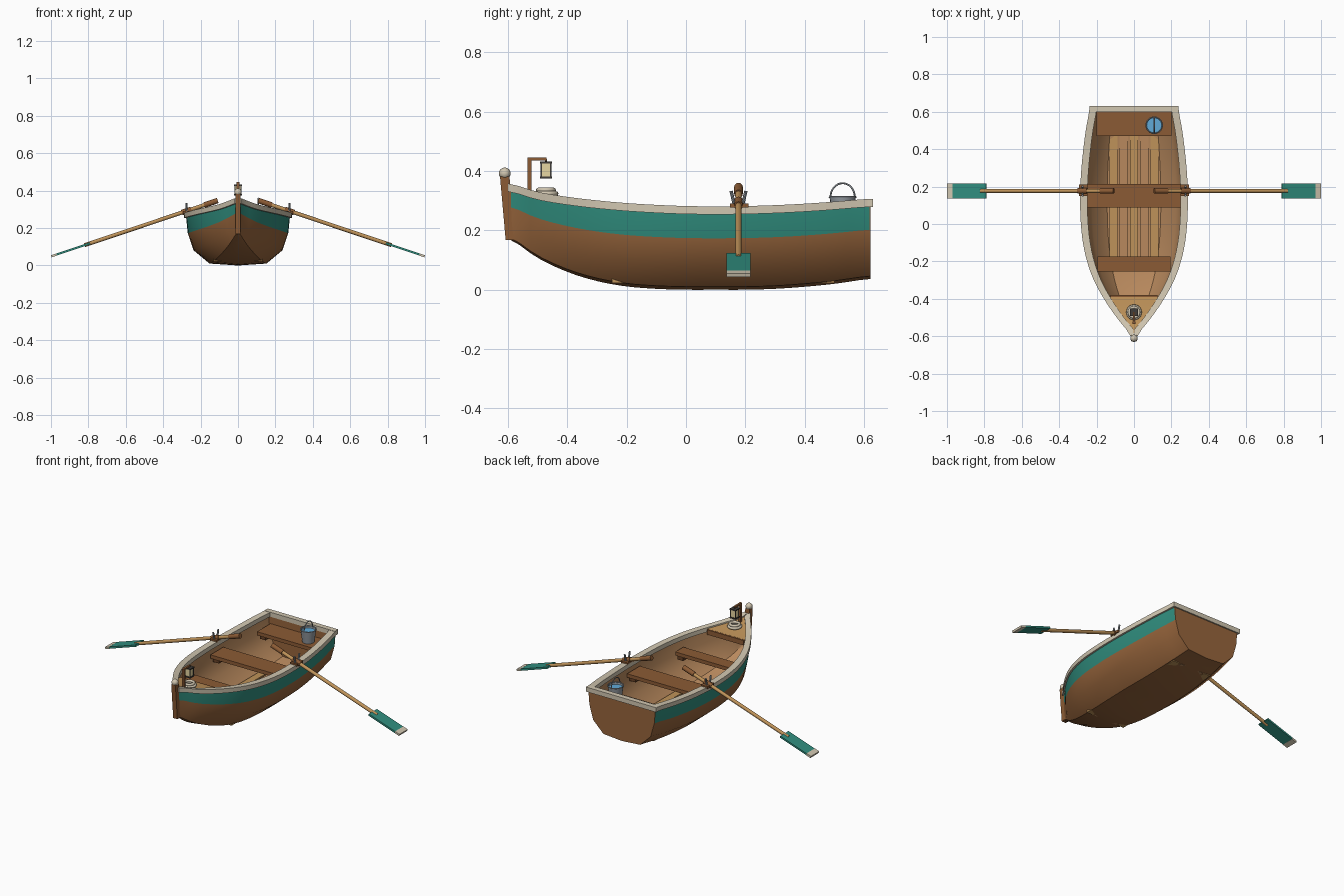
import bpy, bmesh, math
from mathutils import Vector

if "Cube" in bpy.data.objects:
    bpy.data.objects.remove(bpy.data.objects["Cube"])

def mat(name, r, g, b):
    m = bpy.data.materials.new(name)
    m.diffuse_color = (r, g, b, 1)
    m.use_nodes = True
    m.node_tree.nodes["Principled BSDF"].inputs["Base Color"].default_value = m.diffuse_color
    return m

BROWN = mat("hull_brown", .31, .13, .045)
TEAL = mat("teal_paint", .03, .27, .21)
INNER = mat("inner_wood", .48, .25, .11)
SEAT = mat("seat_wood", .26, .105, .035)
DARK = mat("dark_wood", .14, .055, .02)
CREAM = mat("cream_paint", .64, .57, .44)
TAN = mat("pale_wood", .52, .29, .1)
IRON = mat("iron", .05, .045, .04)
METAL = mat("metal", .3, .33, .36)
GLASS = mat("lamp_glass", .8, .68, .36)
WATER = mat("water", .12, .4, .68)

# ---------- helpers ----------
def finish(name, bm, mats, angle=33):
    bmesh.ops.remove_doubles(bm, verts=bm.verts, dist=1e-5)
    bmesh.ops.recalc_face_normals(bm, faces=bm.faces)
    me = bpy.data.meshes.new(name)
    bm.to_mesh(me)
    bm.free()
    for m in mats:
        me.materials.append(m)
    me.shade_smooth()
    me.set_sharp_from_angle(angle=math.radians(angle))
    ob = bpy.data.objects.new(name, me)
    bpy.context.collection.objects.link(ob)
    return ob

def loft(name, rings, mats, pick=lambda i: 0):
    """Skin closed rings into a capped solid."""
    bm = bmesh.new()
    rows = [[bm.verts.new(p) for p in r] for r in rings]
    n = len(rows[0])
    for a, b in zip(rows, rows[1:]):
        for i in range(n):
            k = (i + 1) % n
            bm.faces.new((a[i], a[k], b[k], b[i])).material_index = pick(i)
    bm.faces.new(rows[0])
    bm.faces.new(rows[-1])
    return finish(name, bm, mats)

def box(name, c, size, m, ry=0):
    bm = bmesh.new()
    bmesh.ops.create_cube(bm, size=1)
    bmesh.ops.scale(bm, vec=size, verts=bm.verts)
    ob = finish(name, bm, [m])
    ob.location = c
    ob.rotation_euler.y = ry
    return ob

def rod(name, a, b, r1, m, r2=None, seg=12, caps=True):
    a, b = Vector(a), Vector(b)
    bm = bmesh.new()
    bmesh.ops.create_cone(bm, cap_ends=caps, segments=seg, radius1=r1,
                          radius2=r1 if r2 is None else r2, depth=(b - a).length)
    ob = finish(name, bm, [m])
    ob.location = (a + b) / 2
    ob.rotation_euler = (b - a).to_track_quat('Z', 'Y').to_euler()
    return ob

def ball(name, c, r, m):
    bm = bmesh.new()
    bmesh.ops.create_uvsphere(bm, u_segments=14, v_segments=8, radius=r)
    finish(name, bm, [m]).location = c

def ring(name, c, R, r, m):
    bpy.ops.mesh.primitive_torus_add(location=c, major_radius=R, minor_radius=r,
                                     major_segments=24, minor_segments=8)
    ob = bpy.context.object
    ob.name = name
    ob.data.materials.append(m)
    ob.data.shade_smooth()

# ---------- hull lines: y, half breadth, sheer z, keel z ----------
ST = [(-.6, .008, .332, .172), (-.5, .082, .304, .107), (-.4, .15, .287, .06),
      (-.3, .204, .275, .029), (-.2, .24, .266, .011), (-.1, .262, .26, .003),
      (0, .273, .256, 0), (.1, .277, .255, 0), (.2, .276, .256, 0), (.3, .27, .259, .003),
      (.4, .26, .264, .01), (.5, .247, .271, .02), (.62, .227, .28, .036)]

def lines(y):
    i = max(j for j in range(len(ST) - 1) if ST[j][0] <= y + 1e-9)
    p = [ST[max(0, min(len(ST) - 1, i + d))] for d in (-1, 0, 1, 2)]
    t = (y - p[1][0]) / (p[2][0] - p[1][0])
    return [.5 * (2*b + (c - a)*t + (2*a - 5*b + 4*c - d)*t*t + (3*b - a - 3*c + d)*t**3)
            for a, b, c, d in zip(*[q[1:] for q in p])]

SECTION = [(1, 1), (.97, .68), (.86, .32), (.55, .04)]

def section(y, inset=0):
    w, s, k = lines(y)
    w, k = max(w - inset, .001), k + inset * .8
    half = [(w * u, k + (s - k) * v) for u, v in SECTION]
    return ([(-x, y, z) for x, z in half] + [(0, y, k)] + [(x, y, z) for x, z in half[::-1]])

YS = [-.6 + 1.22 * i / 32 for i in range(33)]

# Hull shell with teal top strake and pale inside
loft("hull", [section(y) + section(y, .016)[::-1] for y in YS], [BROWN, TEAL, INNER],
     lambda i: 1 if i in (0, 7) else 0 if i < 8 else 2)
loft("transom", [section(.602), section(.622)], [BROWN])

# Gunwales and transom rail
for s in (-1, 1):
    rings = []
    for y in YS:
        w, z, _ = lines(y)
        xi, xo = s * max(w - .028, 0), s * (w + .011)
        rings.append([(xi, y, z - .001), (xo, y, z - .001), (xo, y, z + .026), (xi, y, z + .026)])
    loft("gunwale", rings, [CREAM])
box("transom_rail", (0, .614, .2925), (.478, .032, .028), CREAM)

# Stem post with rounded cap
loft("stem_post", [[(-.014, y - .016, z), (.014, y - .016, z), (.014, y + .016, z), (-.014, y + .016, z)]
                   for y, z in ((-.592, .168), (-.611, .382))], [SEAT])
ball("stem_cap", (0, -.611, .392), .02, CREAM)

# Bow deck and its beam
rings = []
for i in range(9):
    y = -.59 + i * .025
    w, z, _ = lines(y)
    w = max(w - .014, .002)
    rings.append([(-w, y, z), (w, y, z), (w, y, z + .018), (-w, y, z + .018)])
loft("bow_deck", rings, [TAN])
box("deck_beam", (0, -.388, .288), (.25, .016, .03), SEAT)

# Floor slats
for i in range(5):
    box("floor_slat", ((i - 2) * .055, .125, .03), (.044, .75, .014), TAN if i % 2 == 0 else INNER)

# Seats with support blocks
for name, y, d, hw, z in (("stern_seat", .535, .13, .2, .225), ("middle_seat", .152, .125, .25, .215),
                          ("forward_seat", -.214, .078, .195, .215)):
    box(name, (0, y, z), (hw * 2, d, .022), SEAT)
    for s in (-1, 1):
        box("seat_support", (s * (hw - .025), y, z - .024), (.04, d * .7, .028), DARK)

# Oars with oarlocks
OY, SL = .177, .335
A = math.atan(SL)
for s in (-1, 1):
    P = lambda x: (s * x, OY, .291 - SL * (x - .275))
    rod("oar_shaft", P(.14), P(.82), .0105, TAN)
    rod("oar_grip", P(.108), P(.18), .0145, SEAT)
    rod("oar_collar", P(.25), P(.3), .015, SEAT)
    box("oar_blade", P(.88), (.18 / math.cos(A), .08, .011), TEAL, A * s)
    box("oar_tip", P(.983), (.03 / math.cos(A), .08, .012), CREAM, A * s)
    box("oarlock_block", (s * .272, OY + .003, .284), (.046, .062, .014), SEAT)
    for t in (-1, 1):
        rod("oarlock_prong", (s * .275, OY + t * .014, .286), (s * .275, OY + t * .025, .333), .0055, METAL, seg=8)

# Bucket of water with bail handle
bx, by = .108, .528
rod("bucket", (bx, by, .236), (bx, by, .312), .034, METAL, .044, 20, False)
rod("bucket_water", (bx, by, .238), (bx, by, .3), .033, WATER, .041, 20)
ring("bucket_rim", (bx, by, .312), .0435, .0035, METAL)
cu = bpy.data.curves.new("bucket_handle", 'CURVE')
cu.dimensions = '3D'
cu.bevel_depth = .003
cu.bevel_resolution = 2
sp = cu.splines.new('POLY')
sp.points.add(16)
for i, p in enumerate(sp.points):
    a = math.pi * i / 16
    p.co = (bx, by + .041 * math.cos(a), .312 + .047 * math.sin(a), 1)
cu.materials.append(METAL)
bpy.context.collection.objects.link(bpy.data.objects.new("bucket_handle", cu))

# Lantern on a bracket, with rope coil below
box("lantern_post", (0, -.527, .38), (.014, .014, .13), SEAT)
box("lantern_arm", (0, -.502, .44), (.012, .064, .01), SEAT)
ly = -.472
rod("lantern_hook", (0, ly, .43), (0, ly, .44), .004, IRON, seg=8)
box("lantern_glass", (0, ly, .404), (.032, .032, .046), GLASS)
for z in (.378, .429):
    box("lantern_plate", (0, ly, z), (.041, .041, .007), IRON)
for sx in (-1, 1):
    for sy in (-1, 1):
        box("lantern_bar", (sx * .016, ly + sy * .016, .404), (.004, .004, .046), IRON)
ring("rope_coil", (0, ly, .324), .034, .008, CREAM)
ring("rope_coil_top", (0, ly, .336), .026, .008, CREAM)
